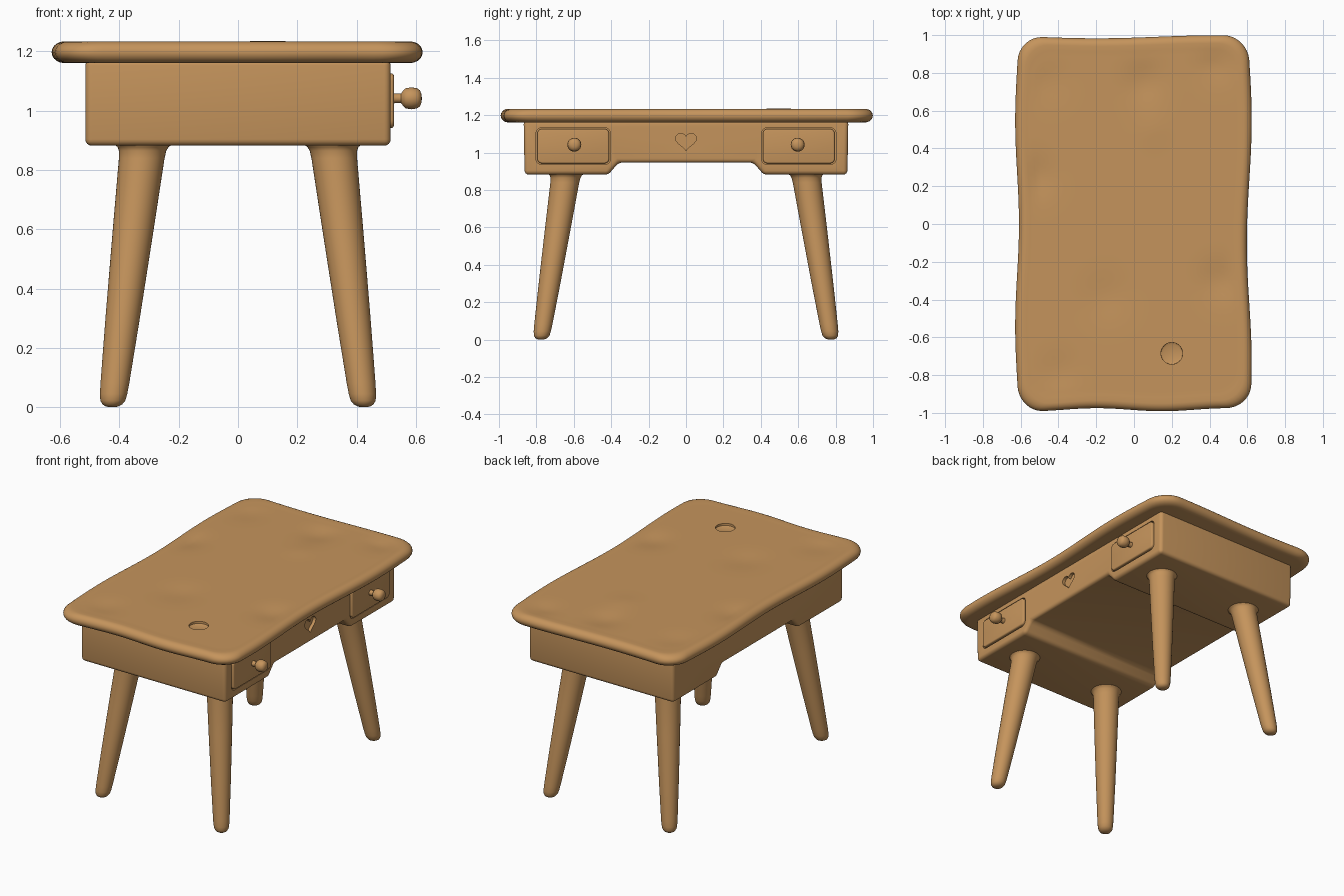
import bpy, bmesh, math
from mathutils import Vector

if "Cube" in bpy.data.objects:
    bpy.data.objects.remove(bpy.data.objects["Cube"])

wood = bpy.data.materials.new("warm wood")
wood.diffuse_color = (0.558, 0.296, 0.107, 1)
wood.use_nodes = True
wood.node_tree.nodes["Principled BSDF"].inputs["Base Color"].default_value = wood.diffuse_color


def make(name, bm, angle=35):
    bmesh.ops.recalc_face_normals(bm, faces=bm.faces[:])
    me = bpy.data.meshes.new(name)
    bm.to_mesh(me)
    bm.free()
    me.materials.append(wood)
    ob = bpy.data.objects.new(name, me)
    bpy.context.collection.objects.link(ob)
    smooth(ob, angle)
    return ob


def smooth(ob, angle=35):
    for p in ob.data.polygons:
        p.use_smooth = True
    ob.data.set_sharp_from_angle(angle=math.radians(angle))


def loft(name, rings, angle=35):
    bm = bmesh.new()
    vs = [[bm.verts.new(p) for p in r] for r in rings]
    n = len(rings[0])
    for a, b in zip(vs, vs[1:]):
        for i in range(n):
            bm.faces.new((a[i], a[(i + 1) % n], b[(i + 1) % n], b[i]))
    bm.faces.new(vs[0][::-1])
    bm.faces.new(vs[-1])
    return make(name, bm, angle)


def prism_x(name, pts, x0, x1):
    return loft(name, [[(x, y, z) for y, z in pts] for x in (x0, x1)])


def apply_mod(ob, kind, **kw):
    m = ob.modifiers.new("m", kind)
    for k, v in kw.items():
        setattr(m, k, v)
    bpy.context.view_layer.objects.active = ob
    bpy.ops.object.modifier_apply(modifier=m.name)
    smooth(ob)


def cut(ob, cutter):
    cutter.hide_render = True
    apply_mod(ob, 'BOOLEAN', operation='DIFFERENCE', object=cutter, solver='EXACT')
    bpy.data.objects.remove(cutter)


def round_rect(w, h, r, seg, side):
    pts = []
    corners = [(w - r, h - r), (r - w, h - r), (r - w, r - h), (w - r, r - h)]
    for k, (cx, cy) in enumerate(corners):
        arc = [(cx + r * math.cos((k + i / seg) * math.pi / 2),
                cy + r * math.sin((k + i / seg) * math.pi / 2)) for i in range(seg + 1)]
        pts += arc
        nx, ny = corners[(k + 1) % 4]
        a = (k + 1) * math.pi / 2
        ex, ey = nx + r * math.cos(a), ny + r * math.sin(a)
        lx, ly = arc[-1]
        pts += [(lx + (ex - lx) * j / side, ly + (ey - ly) * j / side) for j in range(1, side)]
    return pts


# Tabletop: wavy outline, rounded rim and softly dented surface
def wavy(x, y):
    c = lambda v, period: math.cos(2 * math.pi * v / period)
    w = 0.61 - 0.013 * c(y + 0.1, 1.3) if x > 0 else 0.619 - 0.010 * c(y, 1.1)
    h = 0.991 - 0.008 * c(x + 0.2, 1.3) if y > 0 else 0.983 - 0.008 * c(x + 0.2, 0.7)
    return x * w / 0.62, y * h


dents = [(0.05, 0.75, 0.1, 0.012), (0.44, 0.86, 0.1, 0.01), (-0.52, 0.25, 0.1, 0.012),
         (0.45, -0.3, 0.1, 0.012), (-0.15, -0.38, 0.12, 0.008), (-0.4, -0.78, 0.1, 0.007),
         (0.1, 0.5, 0.09, -0.004), (-0.45, 0.75, 0.1, 0.006)]


def dent(x, y):
    return sum(d * math.exp(-((x - a) ** 2 + (y - b) ** 2) / (s * s)) for a, b, s, d in dents)


outline = [wavy(x, y) for x, y in round_rect(0.62, 1.0, 0.13, 8, 36)]
rings = []
for i in range(11):
    a = math.radians(-90 + 18 * i)
    inset, z = 0.042 * (1 - math.cos(a)), 1.1975 + 0.0365 * math.sin(a)
    rings.append([(x * (1 - inset / 0.62), y * (1 - inset), z) for x, y in outline])
rim = rings[-1]
for i in range(1, 32):
    f = 1 - i / 32
    rings.append([(x * f, y * f, z - 0.002 - dent(x * f, y * f) * min(1, i / 4))
                  for x, y, z in rim])
top = loft("tabletop", rings)
circle = [(math.cos(t * math.pi / 20), math.sin(t * math.pi / 20)) for t in range(40)]
cut(top, loft("hole_cutter", [[(0.2 + r * c, -0.685 + r * s, z) for c, s in circle]
                              for r, z in ((0.045, 1.214), (0.057, 1.219), (0.061, 1.3))]))

# Body with an arched knee space running front to back
half = [(0.36, 0.947), (0.415, 0.882), (0.863, 0.882), (0.868, 1.175)]
body = prism_x("desk_body", half + [(-y, z) for y, z in half[::-1]], -0.515, 0.515)
apply_mod(body, 'BEVEL', width=0.022, segments=4, limit_method='ANGLE',
          angle_limit=math.radians(25))

# Heart cut into the drawer side
heart = []
for i in range(48):
    t = (i + 0.5) * math.pi / 24
    heart.append((0.056 * math.sin(t) ** 3,
                  1.063 + 0.0033 * (13 * math.cos(t) - 5 * math.cos(2 * t)
                                    - 2 * math.cos(3 * t) - math.cos(4 * t))))
cut(body, prism_x("heart_cutter", heart, 0.495, 0.6))

# Drawers set in shallow recesses, with turned knobs
knob = [(0.51, 0.022), (0.53, 0.016), (0.55, 0.016), (0.558, 0.027), (0.566, 0.034),
        (0.585, 0.037), (0.604, 0.034), (0.614, 0.027), (0.619, 0.014), (0.62, 0.004)]
for side, label in ((-1, "left"), (1, "right")):
    yc, zc = 0.603 * side, 1.034

    def panel(grow):
        return [(yc + a, zc + b) for a, b in
                round_rect(0.192 + grow, 0.092 + grow, 0.025 + grow, 5, 2)]
    cut(body, prism_x("drawer_cutter", panel(0.007), 0.497, 0.6))
    drawer = prism_x(label + "_drawer", panel(0), 0.49, 0.526)
    apply_mod(drawer, 'BEVEL', width=0.008, segments=3, limit_method='ANGLE',
              angle_limit=math.radians(40))
    loft(label + "_knob", [[(x, 0.597 * side + r * c, 1.042 + r * s) for c, s in circle]
                           for x, r in knob], 50)

# Splayed tapering legs with round feet and a small flare at the top
leg = [(0.005, 0.006), (0.007, 0.02), (0.014, 0.033), (0.027, 0.042), (0.045, 0.046),
       (0.08, 0.0485), (0.3, 0.058), (0.6, 0.069), (0.84, 0.077), (0.865, 0.080),
       (0.878, 0.086), (0.886, 0.097), (0.9, 0.097)]
for sx, nx in ((-1, "back"), (1, "drawer_side")):
    for sy, ny in ((-1, "left"), (1, "right")):
        rings = []
        for z, r in leg:
            z -= 0.005 if z < 0.03 else 0
            t = z / 0.88
            cx, cy = sx * (0.425 - 0.105 * t), sy * (0.775 - 0.133 * t)
            rings.append([(cx + r * c, cy + r * s, z) for c, s in circle])
        loft(nx + "_" + ny + "_leg", rings, 60)
